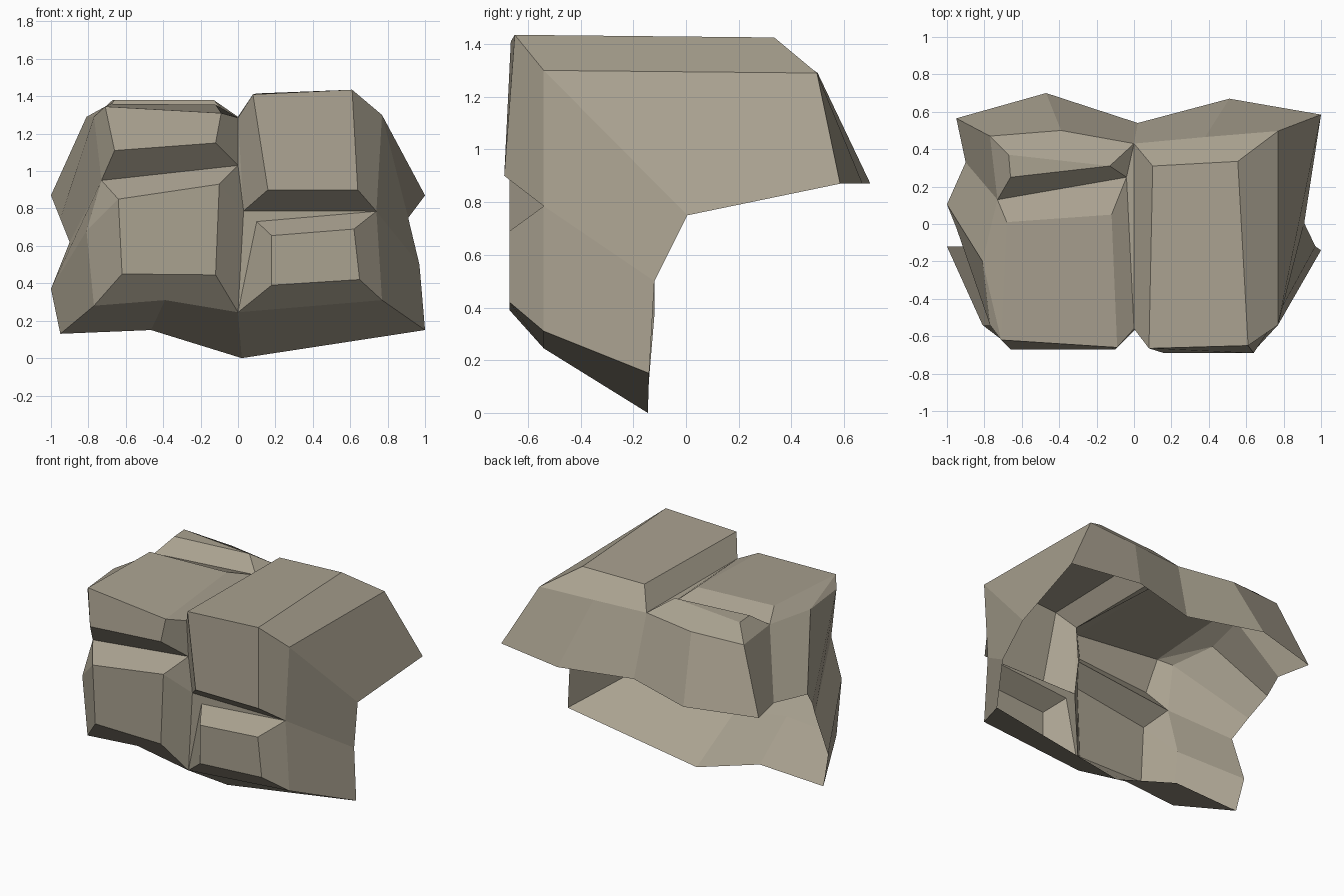
import bpy, bmesh
from mathutils import Vector

if "Cube" in bpy.data.objects:
    bpy.data.objects.remove(bpy.data.objects["Cube"])

bm = bmesh.new()
cache = {}


def front(x, z, y=-0.54):      # point on the front base plane
    return (x, y, z)


def top(x, y, z=1.29):         # point on the top base plane
    return (x, y, z)


def face(*pts):                # face from points, shared corners are reused
    verts = []
    for p in pts:
        if p not in cache:
            cache[p] = bm.verts.new(p)
        if cache[p] not in verts:
            verts.append(cache[p])
    if len(verts) > 2:
        bm.faces.new(verts)


def block(base_l, cap_l, cap_r, base_r, start_mid=(), end_mid=()):
    """Raised rock block: sloped sides from base chains to a raised cap strip."""
    for a, b in ((base_l, cap_l), (cap_l, cap_r), (cap_r, base_r)):
        for i in range(len(a) - 1):
            face(a[i], a[i + 1], b[i + 1], b[i])
    for i, mid in ((0, start_mid), (-1, end_mid)):
        face(base_l[i], cap_l[i], cap_r[i], base_r[i], *mid)


# Base outline: left edge from back to bottom, then centre seam and right edge
K, S2, P = top(-.77, .47), top(-.73, .13), top(-.81, -.20)
T, S1, Q, B = front(-.77, 1.29), front(-.73, .95), front(-.81, .68), front(-.77, .28)
C0, D2, CT = top(0, .43), top(-.04, .25, 1.28), front(0, 1.285, -.56)
CF, CM, CB = front(0, 1.03), front(.03, .787), front(0, .245)
D, E = front(.10, .73), front(.74, .785)
TR, BR, KR = front(.77, 1.30), front(.77, .31), top(.77, .497)
back_l, back_r, low_mid = top(-.39, .50), top(.38, .465), front(-.39, .31)

# Rear left block
tip = top(-.13, .31, 1.38)
block([K, S2], [top(-.67, .37, 1.38), top(-.66, .25, 1.38)],
      [tip, tip], [C0, D2], start_mid=(back_l,))

# Upper left block, wrapping from top to front
edge = front(-.71, 1.345, -.62)
block([S2, P, T, S1],
      [top(-.68, .01, 1.36), edge, edge, front(-.66, 1.11, -.67)],
      [top(-.12, .05, 1.355), front(-.09, 1.31, -.66), front(-.09, 1.31, -.66),
       front(-.12, 1.15, -.67)],
      [D2, CT, CT, CF])

# Lower left block
a, c = front(-.64, .85, -.67), front(-.10, .93, -.67)
block([S1, Q, B], [a, a, front(-.62, .45, -.67)],
      [c, c, front(-.12, .445, -.67)], [CF, CM, CB], end_mid=(low_mid,))

# Upper right block, wrapping from top to front
block([C0, CT, CM],
      [top(.10, .31, 1.415), front(.08, 1.41, -.665), front(.16, .90, -.69)],
      [top(.555, .335, 1.425), front(.61, 1.435, -.65), front(.64, .90, -.69)],
      [KR, TR, E], start_mid=(back_r,))

# Lower right block
block([D, CB], [front(.18, .655, -.67), front(.18, .39, -.67)],
      [front(.62, .69, -.67), front(.65, .42, -.67)], [E, BR])

# Small fillers along the centre seam
for tri in ((C0, D2, CT), (CT, CF, CM), (CM, D, E), (CM, CB, D)):
    face(*tri)

# Flared skirt from the base outline to the open rim
outline = [K, S2, P, T, S1, Q, B, low_mid, CB, BR, E, TR, KR, back_r, C0, back_l]
rim = [top(-.95, .565, .87), top(-.90, .33, .87), top(-1, .105, .87),
       (-.95, -.02, .745), (-.90, -.12, .62), (-1, -.12, .37),
       front(-.95, .13, -.14), front(-.465, .15, -.14), front(.02, 0, -.145),
       front(1, .15, -.14), (.97, -.12, .50), (.91, .005, .75),
       top(1, .585, .87), top(.51, .67, .87), top(.02, .54, .87), top(-.47, .70, .87)]
for i in range(len(rim)):
    j = (i + 1) % len(rim)
    face(outline[i], outline[j], rim[j], rim[i])

# Consistent outward normals
bmesh.ops.recalc_face_normals(bm, faces=bm.faces)
bm.normal_update()
inside = Vector((0, 0.2, 0.5))
if sum(f.calc_area() * f.normal.dot(f.calc_center_median() - inside) for f in bm.faces) < 0:
    bmesh.ops.reverse_faces(bm, faces=bm.faces)

mesh = bpy.data.meshes.new("rock_ledge")
bm.to_mesh(mesh)
bm.free()
stone = bpy.data.materials.new("warm grey stone")
stone.diffuse_color = (0.40, 0.36, 0.28, 1)
stone.use_nodes = True
stone.node_tree.nodes["Principled BSDF"].inputs["Base Color"].default_value = stone.diffuse_color
mesh.materials.append(stone)
bpy.context.collection.objects.link(bpy.data.objects.new("rock_ledge", mesh))
